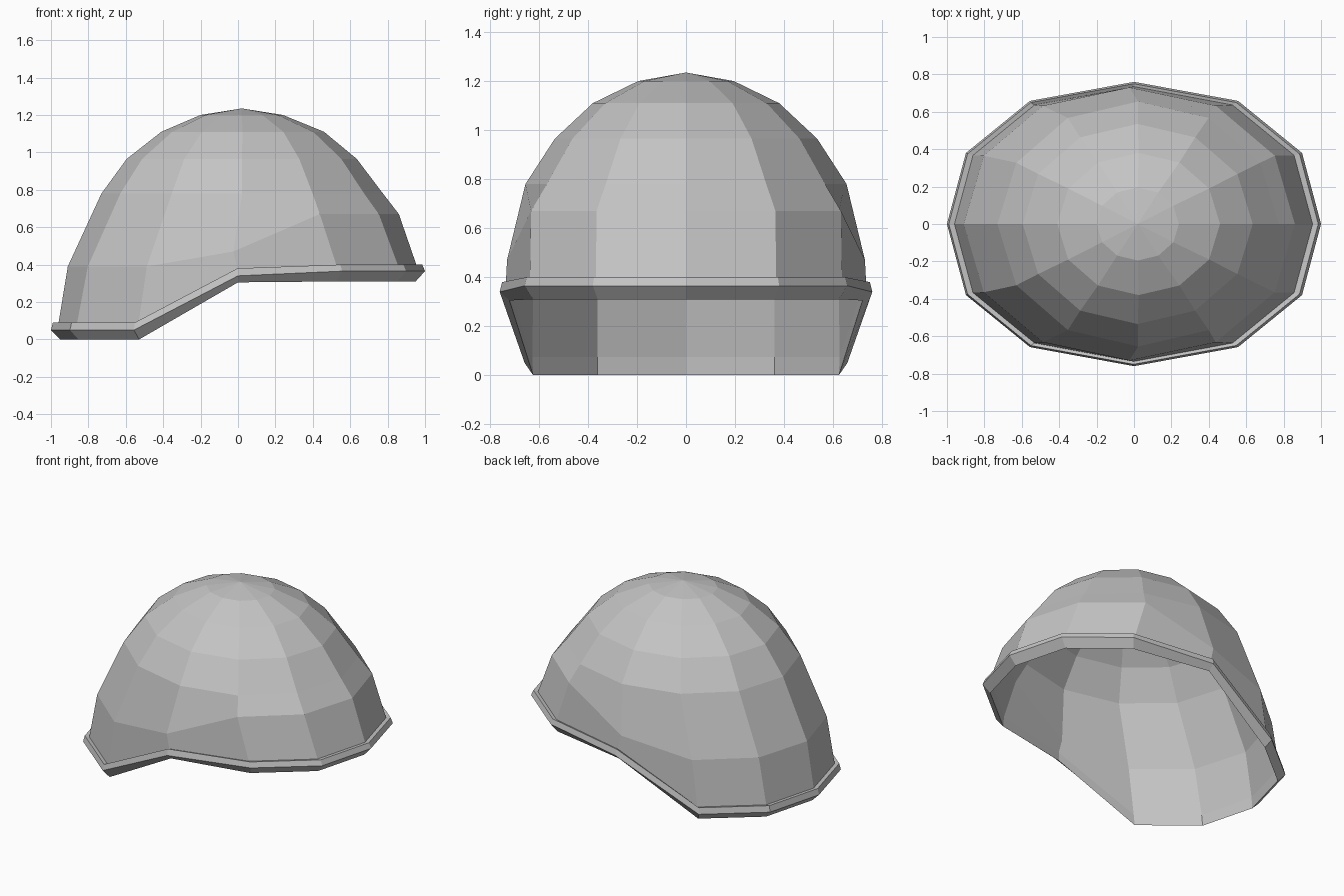
import bpy, bmesh, math

cube = bpy.data.objects.get("Cube")
if cube:
    bpy.data.objects.remove(cube, do_unlink=True)

SIDES = 12


def make_material(name, value):
    mat = bpy.data.materials.new(name)
    mat.use_nodes = True
    colour = (value, value, value, 1)
    mat.diffuse_color = colour
    mat.node_tree.nodes["Principled BSDF"].inputs["Base Color"].default_value = colour
    return mat


def add_ring(bm, back_x, front_x, half_y, heights, stretch, shrink=1.0, drop=0.0):
    """Oval ring; heights are (back, middle, front), stretch widens the flanks."""
    mid = (back_x + front_x) / 2
    ring = []
    for i in range(SIDES):
        a = math.tau * i / SIDES
        c, s = math.cos(a), math.sin(a)
        # push the diagonal corners outwards along x
        c *= 1 + stretch * s * s
        reach = front_x - mid
        z = heights[1] if abs(c) < 0.01 else heights[2 if c > 0 else 0]
        ring.append(bm.verts.new((mid + c * reach * shrink, s * half_y * shrink, z - drop)))
    return ring


def bridge(bm, upper, lower):
    for i in range(SIDES):
        j = (i + 1) % SIDES
        bm.faces.new((upper[i], lower[i], lower[j], upper[j]))


def cap(bm, ring, z):
    tip = bm.verts.new((0.02, 0, z))
    for i in range(SIDES):
        bm.faces.new((tip, ring[i], ring[(i + 1) % SIDES]))


def finish(name, bm, mat):
    bmesh.ops.recalc_face_normals(bm, faces=bm.faces)
    mesh = bpy.data.meshes.new(name)
    bm.to_mesh(mesh)
    bm.free()
    mesh.materials.append(mat)
    obj = bpy.data.objects.new(name, mesh)
    bpy.context.collection.objects.link(obj)
    return obj


# back x, front x, half width, (back, middle, front) heights, flank stretch
DOME = [
    (-0.20, 0.24, 0.195, (1.20,) * 3, 0),
    (-0.41, 0.46, 0.38, (1.11,) * 3, 0),
    (-0.595, 0.635, 0.535, (0.965,) * 3, 0),
    (-0.73, 0.775, 0.655, (0.78,) * 3, 0),
    (-0.91, 0.86, 0.73, (0.39, 0.47, 0.67), 0.06),
    (-0.96, 0.955, 0.735, (0.085, 0.375, 0.395), 0.14),
]
RIM = [
    DOME[-1],
    (-0.99, 0.985, 0.75, (0.09, 0.38, 0.40), 0.15),
    (-1.0, 1.0, 0.76, (0.05, 0.34, 0.365), 0.15),
    (-0.95, 0.95, 0.72, (0.0, 0.305, 0.31), 0.15),
]

grey = make_material("helmet grey", 0.55)

# Shell: outer dome, flared rim and inner lining in one closed surface
bm = bmesh.new()
outer = [add_ring(bm, *r) for r in DOME]
outer += [add_ring(bm, *r) for r in RIM[1:]]
inner = [add_ring(bm, *r, shrink=0.985, drop=0.01) for r in reversed(DOME)]
rings = outer + inner
for upper, lower in zip(rings, rings[1:]):
    bridge(bm, upper, lower)
cap(bm, outer[0], 1.235)
cap(bm, inner[-1], 1.22)
finish("helmet_shell", bm, grey)
